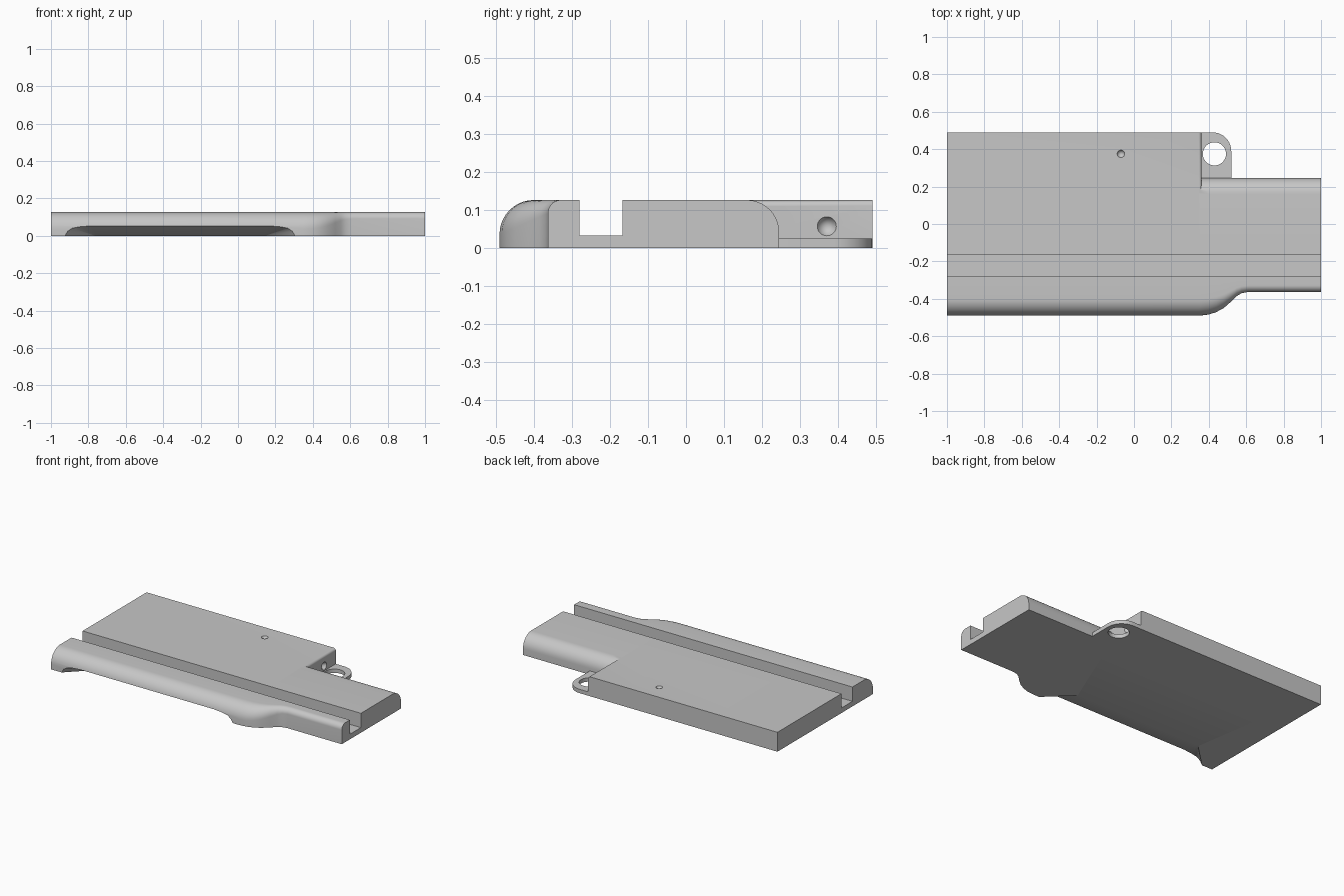
import bpy, bmesh, math
from mathutils import Matrix

if "Cube" in bpy.data.objects:
    bpy.data.objects.remove(bpy.data.objects["Cube"])

grey = bpy.data.materials.new("plain grey")
grey.use_nodes = True
tone = (0.57, 0.57, 0.57, 1)
grey.diffuse_color = tone
grey.node_tree.nodes["Principled BSDF"].inputs["Base Color"].default_value = tone

H = 0.126          # plate thickness
EAR = 0.025        # lug thickness
STEP = 0.36        # x where the wide body ends
ARM_BACK, BACK = 0.245, 0.49


def finish(name, bm):
    bmesh.ops.recalc_face_normals(bm, faces=bm.faces)
    mesh = bpy.data.meshes.new(name)
    bm.to_mesh(mesh)
    bm.free()
    obj = bpy.data.objects.new(name, mesh)
    bpy.context.collection.objects.link(obj)
    mesh.materials.append(grey)
    return obj


def loft(name, rings):
    bm = bmesh.new()
    loops = [[bm.verts.new(p) for p in ring] for ring in rings]
    n = len(loops[0])
    for a, b in zip(loops, loops[1:]):
        for i in range(n):
            j = (i + 1) % n
            bm.faces.new((a[i], a[j], b[j], b[i]))
    bm.faces.new(loops[0])
    bm.faces.new(loops[-1])
    return finish(name, bm)


def arc(cx, cy, r, start, end, steps=10):
    angles = [math.radians(start + (end - start) * i / steps) for i in range(steps + 1)]
    return [(cx + r * math.cos(a), cy + r * math.sin(a)) for a in angles]


def cone(name, r1, r2, depth, matrix):
    bm = bmesh.new()
    bmesh.ops.create_cone(bm, cap_ends=True, segments=32, radius1=r1, radius2=r2,
                          depth=depth, matrix=matrix)
    return finish(name, bm)


def combine(target, tool, operation):
    bpy.context.view_layer.objects.active = target
    mod = target.modifiers.new("combine", "BOOLEAN")
    mod.operation, mod.solver, mod.object = operation, "EXACT", tool
    tool.hide_render = True
    bpy.ops.object.modifier_apply(modifier=mod.name)
    bpy.data.objects.remove(tool)


# Long grooved plate: one section swept along x, following the front outline
def section(x, front, r):
    pts = [(front, 0)] + arc(front + r, H - r, r, 180, 90)
    pts += [(-0.28, H), (-0.28, 0.033), (-0.167, 0.033), (-0.167, H)]
    pts += arc(ARM_BACK - 0.085, H - 0.085, 0.085, 90, 0) + [(ARM_BACK, 0)]
    return [(x, y, z) for y, z in pts]


outline = [(-1, -0.49), (0.35, -0.49), (0.40, -0.484), (0.44, -0.471), (0.48, -0.449),
           (0.52, -0.414), (0.55, -0.385), (0.575, -0.37), (0.61, -0.363), (1, -0.363)]
rings = []
for x, y in outline:
    blend = (-0.363 - y) / 0.127
    rings.append(section(x, y, 0.035 + 0.055 * blend))
plate = loft("grooved_plate", rings)

# Wide rear block with a softened top edge at the step
profile = [(-1, 0), (STEP, 0)] + arc(STEP - 0.015, H - 0.015, 0.015, 0, 90, 5) + [(-1, H)]
block = loft("rear_block", [[(x, y, z) for x, z in profile] for y in (0.16, BACK)])
combine(plate, block, "UNION")

# Short ramp under the front edge, with rounded ends narrowing inward
bm = bmesh.new()
mid = -0.31
for s in (-1, 1):
    for dx, z in [(0.62, -0.02), (0.62, 0), (0.605, 0.025), (0.58, 0.042),
                  (0.54, 0.05), (0.48, 0.055)]:
        bm.verts.new((mid + s * dx, -0.495, z))
    for z in (-0.02, -0.001):
        bm.verts.new((mid + s * 0.45, -0.33, z))
bmesh.ops.convex_hull(bm, input=bm.verts)
combine(plate, finish("ramp_cutter", bm), "DIFFERENCE")

# Conical dimples in the top and in the step face
combine(plate, cone("top_dimple", 0, 0.021, 0.04, Matrix.Translation((-0.07, 0.375, H - 0.018))),
        "DIFFERENCE")
combine(plate, cone("side_dimple", 0, 0.026, 0.05,
                    Matrix.Translation((STEP - 0.023, 0.37, 0.057))
                    @ Matrix.Rotation(math.pi / 2, 4, "Y")), "DIFFERENCE")

# Thin lug with a round hole in the corner of the step
shape = [(STEP, ARM_BACK), (0.52, ARM_BACK)] + arc(0.42, BACK - 0.1, 0.1, 0, 90) + [(STEP, BACK)]
lug = loft("corner_lug", [[(x, y, z) for x, y in shape] for z in (0, EAR)])
combine(lug, cone("lug_hole", 0.062, 0.062, 0.2, Matrix.Translation((0.43, 0.375, 0))),
        "DIFFERENCE")

for obj in (plate, lug):
    bpy.ops.object.select_all(action="DESELECT")
    obj.select_set(True)
    bpy.context.view_layer.objects.active = obj
    bpy.ops.object.shade_smooth_by_angle(angle=math.radians(30))
